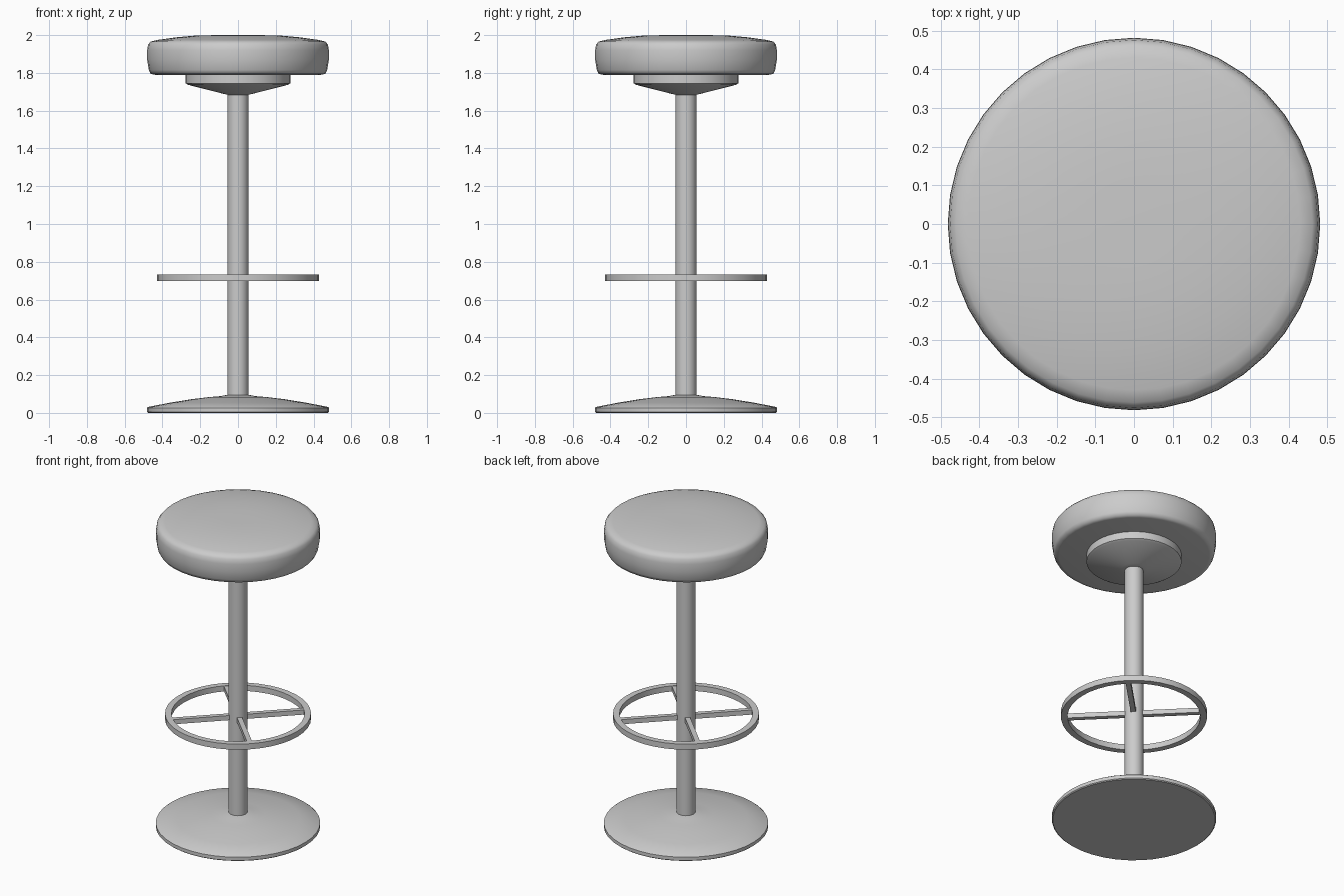
import bpy, bmesh, math
from mathutils import Matrix

cube = bpy.data.objects.get("Cube")
if cube:
    bpy.data.objects.remove(cube, do_unlink=True)

grey = bpy.data.materials.new("plain_grey")
grey.use_nodes = True
colour = (0.6, 0.6, 0.6, 1)
grey.diffuse_color = colour
grey.node_tree.nodes["Principled BSDF"].inputs["Base Color"].default_value = colour


def finish(bm, name, angle=35):
    bmesh.ops.recalc_face_normals(bm, faces=bm.faces)
    mesh = bpy.data.meshes.new(name)
    bm.to_mesh(mesh)
    bm.free()
    mesh.materials.append(grey)
    obj = bpy.data.objects.new(name, mesh)
    bpy.context.collection.objects.link(obj)
    bpy.ops.object.select_all(action='DESELECT')
    obj.select_set(True)
    bpy.context.view_layer.objects.active = obj
    bpy.ops.object.shade_smooth_by_angle(angle=math.radians(angle))
    return obj


def lathe(name, profile, steps=40, closed=False, angle=35):
    """Spin a (radius, height) profile around the z axis."""
    bm = bmesh.new()
    verts = [bm.verts.new((r, 0, z)) for r, z in profile]
    pairs = list(zip(verts, verts[1:] + verts[:1]))
    if not closed:
        pairs.pop()
    edges = [bm.edges.new(p) for p in pairs]
    bmesh.ops.spin(bm, geom=verts + edges, axis=(0, 0, 1), cent=(0, 0, 0),
                   angle=math.tau, steps=steps)
    bmesh.ops.remove_doubles(bm, verts=bm.verts, dist=0.0005)
    return finish(bm, name, angle)


# Padded seat with a gently domed top
lathe("seat", [(0, 1.79), (0.44, 1.79), (0.462, 1.795), (0.472, 1.815), (0.481, 1.87),
               (0.481, 1.92), (0.476, 1.95), (0.462, 1.966), (0.43, 1.974),
               (0.33, 1.988), (0.22, 1.998), (0.1, 2.0), (0, 2.0)], angle=60)

# Flared plate under the seat
lathe("seat_plate", [(0, 1.79), (0.278, 1.79), (0.278, 1.745), (0.265, 1.737),
                     (0.08, 1.69), (0.055, 1.684), (0, 1.684)])

# Column
lathe("column", [(0.055, 0.05), (0.055, 1.72)], steps=32)

# Shallow domed base
lathe("base", [(0, 0), (0.476, 0), (0.482, 0.005), (0.482, 0.027), (0.475, 0.032),
               (0.36, 0.054), (0.25, 0.072), (0.16, 0.083), (0.09, 0.089),
               (0.055, 0.096), (0, 0.096)])

# Foot ring
lathe("foot_ring", [(0.39, 0.697), (0.428, 0.697), (0.428, 0.733), (0.39, 0.733)],
      closed=True)

# Four diagonal spokes
for i, side in enumerate(("back_left", "back_right", "front_right", "front_left")):
    bm = bmesh.new()
    bmesh.ops.create_cube(bm, size=1)
    bmesh.ops.scale(bm, verts=bm.verts, vec=(0.36, 0.03, 0.03))
    bmesh.ops.translate(bm, verts=bm.verts, vec=(0.22, 0, 0.715))
    bmesh.ops.rotate(bm, verts=bm.verts, cent=(0, 0, 0),
                     matrix=Matrix.Rotation(math.pi / 4 + i * math.pi / 2, 3, 'Z'))
    finish(bm, "spoke_" + side)
